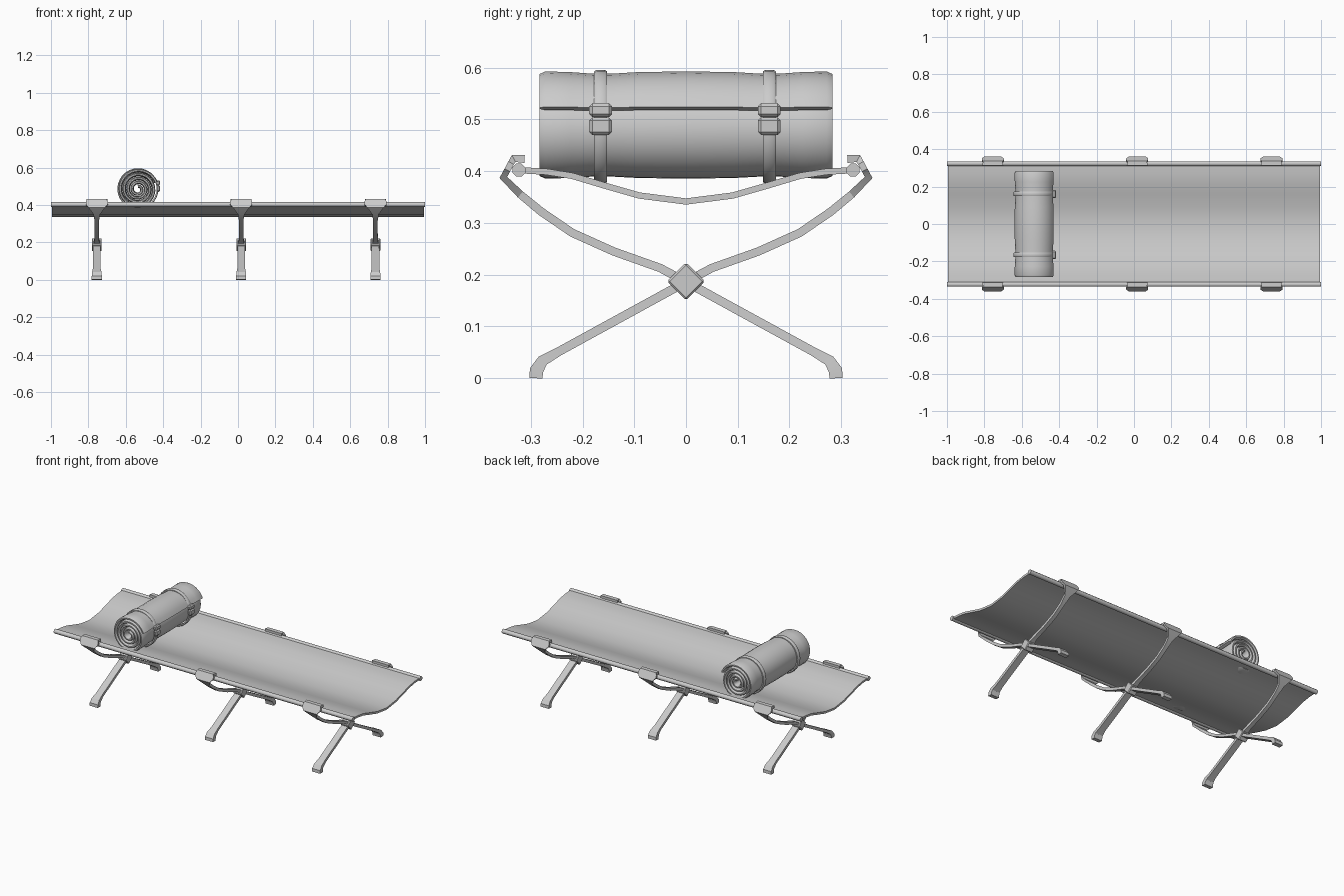
import bpy, bmesh, math
from mathutils import Vector

if "Cube" in bpy.data.objects:
    bpy.data.objects.remove(bpy.data.objects["Cube"])


def finish(bm, name, smooth=None):
    bmesh.ops.recalc_face_normals(bm, faces=bm.faces)
    me = bpy.data.meshes.new(name)
    bm.to_mesh(me)
    bm.free()
    ob = bpy.data.objects.new(name, me)
    bpy.context.collection.objects.link(ob)
    if smooth:
        bpy.ops.object.select_all(action='DESELECT')
        ob.select_set(True)
        bpy.context.view_layer.objects.active = ob
        bpy.ops.object.shade_smooth_by_angle(angle=math.radians(smooth))
    return ob


def skin(bm, rings, cap=True, loop=False):
    """Bridge equal-sized point rings into a closed skin."""
    vs = [[bm.verts.new(p) for p in r] for r in rings]
    n = len(vs[0])
    for a, b in zip(vs, vs[1:] + (vs[:1] if loop else [])):
        for i in range(n):
            bm.faces.new((a[i], a[(i + 1) % n], b[(i + 1) % n], b[i]))
    if cap and not loop:
        bm.faces.new(vs[0])
        bm.faces.new(vs[-1])


def mitre(pts, i):
    """Offset direction in the 2D path, lengthened at corners."""
    dirs = [(pts[j + 1] - pts[j]).normalized() for j in (i - 1, i) if 0 <= j < len(pts) - 1]
    t = sum(dirs, Vector((0, 0))).normalized()
    n = Vector((-t.y, t.x))
    return n / max(0.5, t.dot(dirs[0]))


def ribbon(name, path, x, side):
    """Bar swept in the yz plane; path rows are y, z, thickness, width."""
    pts = [Vector(p[:2]) for p in path]
    rings = []
    for i, (y, z, th, w) in enumerate(path):
        n = mitre(pts, i) * th / 2
        a, b = pts[i] + n, pts[i] - n
        rings.append([(x + sx * w / 2, side * p.x, p.y)
                      for sx, p in ((-1, a), (1, a), (1, b), (-1, b))])
    bm = bmesh.new()
    skin(bm, rings)
    return finish(bm, name, 25)


def box(name, loc, size, bevel, rot_x=0):
    bm = bmesh.new()
    bmesh.ops.create_cube(bm, size=1)
    bmesh.ops.scale(bm, vec=size, verts=bm.verts)
    bmesh.ops.bevel(bm, geom=bm.edges[:], offset=bevel, segments=1, affect='EDGES')
    ob = finish(bm, name)
    ob.location = loc
    ob.rotation_euler.x = rot_x
    return ob


# Sagging canvas
half = [(0, .3415), (.09, .353), (.16, .373), (.22, .391), (.27, .399), (.322, .402)]
prof = [Vector((-y, z)) for y, z in half[:0:-1]] + [Vector(p) for p in half]
offs = [mitre(prof, i) * .006 for i in range(len(prof))]
outline = [p + o for p, o in zip(prof, offs)] + [p - o for p, o in zip(prof, offs)][::-1]
bm = bmesh.new()
skin(bm, [[(x, p.x, p.y) for p in outline] for x in (-.995, .995)])
finish(bm, "canvas_bed", 35)

# Side rails
for side, label in ((-1, "front"), (1, "back")):
    bm = bmesh.new()
    ring = [(side * .323 + .0135 * math.cos(a), .402 + .0135 * math.sin(a))
            for a in [math.tau * (k + .5) / 8 for k in range(8)]]
    skin(bm, [[(x, y, z) for y, z in ring] for x in (-1, 1)])
    finish(bm, label + "_rail", 50)

# Crossed legs: foot, straight shank, curved arm, flared clamp and hook
leg = [(-.29, 0, .025, .054), (-.289, .015, .026, .054), (-.277, .034, .021, .05),
       (-.245, .052, .017, .042), (0, .186, .017, .04), (.05, .213, .016, .026),
       (.14, .245, .016, .024), (.22, .281, .016, .024), (.28, .322, .016, .024),
       (.32, .355, .015, .035), (.353, .388, .012, .09), (.3455, .402, .012, .118),
       (.338, .416, .012, .118), (.333, .4245, .013, .104), (.312, .4235, .015, .112)]
for n, x in enumerate((-.755, .017, .735), 1):
    ribbon(f"leg_{n}_a", leg, x, 1)
    ribbon(f"leg_{n}_b", leg, x, -1)
    box(f"pivot_block_{n}", (x, 0, .187), (.052, .052, .052), .004, math.pi / 4)

# Rolled blanket: spiral sheet, pinched where the straps sit
CX, CZ, TH, PITCH = -.535, .484, .017, .0212
TURNS, STEPS = 4.2, 118


def spiral(scale, inset):
    out, inn = [], []
    for k in range(STEPS + 1):
        t = TURNS * k / STEPS
        a = math.radians(21) + math.tau * t
        r = .113 - PITCH * t
        for lst, rr in ((out, r - inset), (inn, r - TH + inset)):
            lst.append((CX + rr * scale * math.cos(a), CZ + rr * scale * math.sin(a)))
    return out + inn[::-1]


stations = [(.283, 1, .005), (.272, 1, 0), (.225, .99, 0), (.18, .96, 0),
            (.145, .96, 0), (.09, .99, 0), (0, 1, 0)]
rows = [(-y, s, i) for y, s, i in stations] + stations[-2::-1]
rings = [[(x, y, z) for x, z in spiral(s, i)] for y, s, i in rows]
bm = bmesh.new()
vs = [[bm.verts.new(p) for p in r] for r in rings]
m = len(vs[0])
for a, b in zip(vs, vs[1:]):
    for i in range(m):
        bm.faces.new((a[i], a[(i + 1) % m], b[(i + 1) % m], b[i]))
for r in (vs[0], vs[-1]):
    for i in range(STEPS):
        bm.faces.new((r[i], r[i + 1], r[m - 2 - i], r[m - 1 - i]))
finish(bm, "rolled_blanket", 35)

# Straps and two-piece buckles
for y, label in ((-.165, "front"), (.161, "back")):
    bm = bmesh.new()
    section = [(.100, -.0125), (.107, -.0125), (.110, -.008), (.110, .008),
               (.107, .0125), (.100, .0125)]
    skin(bm, [[(CX + r * math.cos(a), y + dy, .486 + r * math.sin(a)) for r, dy in section]
              for a in [math.tau * k / 28 for k in range(28)]], loop=True)
    finish(bm, label + "_strap", 35)
    box(label + "_buckle_top", (-.427, y, .518), (.022, .044, .027), .006)
    box(label + "_buckle_bottom", (-.426, y, .487), (.02, .044, .034), .006)
